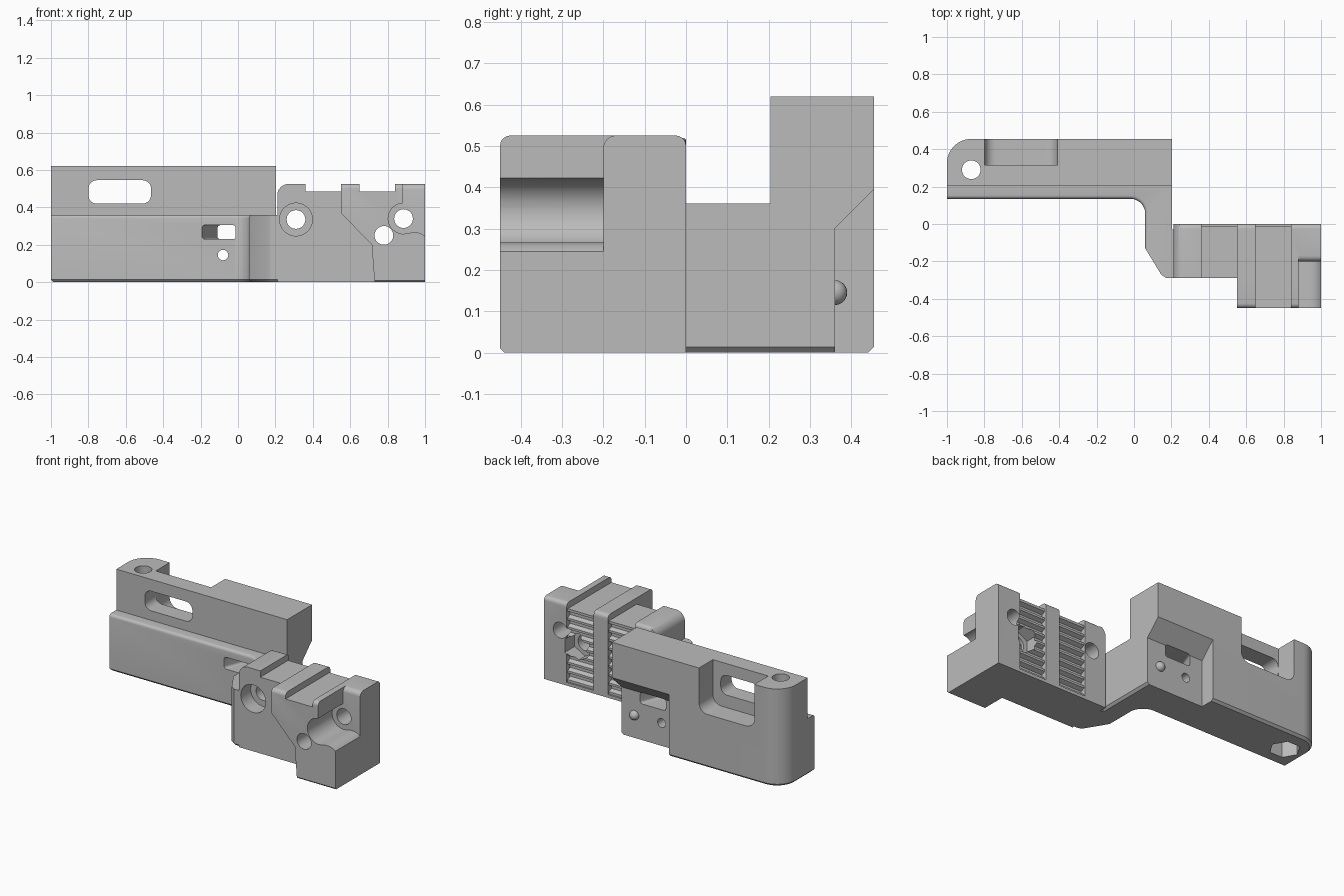
import bpy, bmesh, math
from mathutils import Vector

if "Cube" in bpy.data.objects:
    bpy.data.objects.remove(bpy.data.objects["Cube"])

grey = bpy.data.materials.new("grey plastic")
grey.diffuse_color = (0.5, 0.5, 0.5, 1)
grey.use_nodes = True
grey.node_tree.nodes["Principled BSDF"].inputs["Base Color"].default_value = grey.diffuse_color


def arc(cx, cy, r, a0, a1, n=10):
    return [(cx + r * math.cos(math.radians(a0 + (a1 - a0) * i / n)),
             cy + r * math.sin(math.radians(a0 + (a1 - a0) * i / n))) for i in range(n + 1)]


def ring(cx, cy, r, n=32, turn=0):
    return arc(cx, cy, r, turn, turn + 360, n)[:-1]


def slot(x0, x1, z0, z1, r):
    return (arc(x1 - r, z0 + r, r, -90, 0, 8) + arc(x1 - r, z1 - r, r, 0, 90, 8)
            + arc(x0 + r, z1 - r, r, 90, 180, 8) + arc(x0 + r, z0 + r, r, 180, 270, 8))


def prism(name, pts, axis, a, b, shift=(0, 0), bevels=()):
    """Extrude a profile along an axis; bevels = (edge test, width, segments)."""
    def place(p, t):
        return {"x": (t, p[0], p[1]), "y": (p[0], t, p[1]), "z": (p[0], p[1], t)}[axis]
    bm = bmesh.new()
    lo = [bm.verts.new(place(p, a)) for p in pts]
    hi = [bm.verts.new(place((p[0] + shift[0], p[1] + shift[1]), b)) for p in pts]
    bm.faces.new(lo)
    bm.faces.new(hi)
    for i in range(len(pts)):
        j = (i + 1) % len(pts)
        bm.faces.new((lo[i], lo[j], hi[j], hi[i]))
    bmesh.ops.recalc_face_normals(bm, faces=bm.faces)
    for test, width, seg in bevels:
        edges = [e for e in bm.edges if all(test(v.co) for v in e.verts)]
        bmesh.ops.bevel(bm, geom=edges, offset=width, segments=seg, profile=0.5, affect='EDGES')
    return to_object(name, bm)


def to_object(name, bm):
    me = bpy.data.meshes.new(name)
    bm.to_mesh(me)
    bm.free()
    me.materials.append(grey)
    ob = bpy.data.objects.new(name, me)
    bpy.context.collection.objects.link(ob)
    return ob


def combine(target, other, op):
    m = target.modifiers.new(op, 'BOOLEAN')
    m.operation, m.solver, m.object = op, 'EXACT', other
    bpy.context.view_layer.objects.active = target
    bpy.ops.object.modifier_apply(modifier=m.name)
    bpy.data.objects.remove(other)


def near(a, b):
    return abs(a - b) < 0.002


# lower bar and cranked arm
corner = arc(-0.87, 0.325, 0.13, 90, 180, 14)
plan = ([(-1, 0.135)] + arc(-0.02, 0.055, 0.08, 90, 0, 8)
        + [(0.06, -0.13), (0.145, -0.27), (0.175, -0.29), (0.25, -0.29), (0.25, -0.03),
           (0.203, -0.03), (0.203, 0.455)] + corner)
bracket = prism("bracket", plan, "z", 0, 0.36, bevels=[
    (lambda v: near(v.z, 0), 0.014, 1),
    (lambda v: near(v.z, 0.36) and v.x < 0.07 and v.y < 0.14, 0.018, 4)])

# tall rear wall
wall = prism("rear_wall", [(-1, 0.205), (0.203, 0.205), (0.203, 0.455)] + corner, "z", 0.2, 0.62)
combine(bracket, wall, 'UNION')

# clamp block with ribbed top, and its forward half
top = [(1, 0.525), (0.84, 0.525), (0.84, 0.485), (0.65, 0.485), (0.65, 0.525), (0.55, 0.525)]
rear = ([(0.21, 0), (1, 0)] + top + [(0.55, 0.485), (0.36, 0.485), (0.36, 0.525)]
        + arc(0.27, 0.465, 0.06, 90, 180, 8))
front = [(0.73, 0), (1, 0)] + top + [(0.55, 0.37), (0.715, 0.2)]
block = prism("clamp_block", rear, "y", -0.29, 0, bevels=[
    (lambda v: near(v.y, 0) and v.z > 0.52, 0.025, 5)])
jaw = prism("front_jaw", front, "y", -0.45, -0.285, bevels=[
    (lambda v: near(v.y, -0.45) and v.z > 0.52, 0.025, 5),
    (lambda v: near(v.y, -0.45) and near(v.z, 0), 0.01, 1)])
combine(block, jaw, 'UNION')
combine(bracket, block, 'UNION')

# locating pip on the switch seat
cuts = []
seat = prism("switch_seat", [(0.36, -0.1), (0.36, 0.3), (0.5, 0.44), (0.5, -0.1)], "x", -0.2, 0.3)
combine(bracket, seat, 'DIFFERENCE')
bm = bmesh.new()
bmesh.ops.create_uvsphere(bm, u_segments=20, v_segments=12, radius=0.03)
bmesh.ops.translate(bm, verts=bm.verts, vec=Vector((0.11, 0.36, 0.145)))
combine(bracket, to_object("pip", bm), 'UNION')

# rear pocket, long slot, slanted wire slot and pin hole
cuts.append(prism("pocket", slot(-0.8, -0.41, 0.34, 0.9, 0.06), "y", 0.315, 0.6))
cuts.append(prism("long_slot", slot(-0.8, -0.465, 0.42, 0.545, 0.045), "y", 0.1, 0.4))
cuts.append(prism("wire_slot", slot(-0.205, -0.025, 0.23, 0.305, 0.015), "y", 0.1, 0.4, (0.11, 0)))
cuts.append(prism("pin_hole", ring(-0.08, 0.145, 0.028), "y", 0.1, 0.5))

# vertical bolt hole with hex nut seat below
cuts.append(prism("bolt_hole", ring(-0.87, 0.29, 0.05), "z", -0.1, 0.8))
cuts.append(prism("bolt_nut_seat", ring(-0.87, 0.29, 0.09, 6), "z", -0.1, 0.12))

# clamp screw holes, counterbore and rear hex seat
for i, (x, z) in enumerate([(0.31, 0.335), (0.78, 0.25), (0.885, 0.34)]):
    cuts.append(prism("screw_hole_%d" % i, ring(x, z, 0.05), "y", -0.6, 0.1))
cuts.append(prism("counterbore", ring(0.31, 0.335, 0.088), "y", -0.4, -0.19))
cuts.append(prism("hex_seat", ring(0.78, 0.25, 0.085, 6, 30), "y", -0.1, 0.1))

# open corner notch with rounded throat, and softened column edge
notch = ([(1.1, 0.7), (0.88, 0.7)] + arc(0.885, 0.34, 0.082, 94, 270, 20)
         + [(0.91, 0.262), (0.93, 0.266), (0.96, 0.266), (0.985, 0.258), (1, 0.245), (1.1, 0.245)])
cuts.append(prism("corner_notch", notch, "y", -0.6, -0.2))
edge = [(-0.22, 0.55)] + [(-0.2001, 0.49)] + arc(-0.17, 0.495, 0.03, 180, 90, 6) + [(-0.17, 0.55)]
cuts.append(prism("column_round", edge, "x", 0.88, 1.1))

# belt teeth on the back
teeth = [(0.1, 0.6), (0.1, 0.02), (-0.01, 0.02)]
for i in range(8):
    z = 0.035 + i * 0.056
    teeth += [(-0.01, z), (-0.035, z + 0.012), (-0.035, z + 0.03), (-0.01, z + 0.042)]
teeth += [(-0.01, 0.485), (-0.035, 0.486), (-0.035, 0.6)]
for x0, x1 in ((0.36, 0.55), (0.65, 0.84)):
    cuts.append(prism("belt_teeth", teeth, "x", x0, x1))

for c in cuts:
    combine(bracket, c, 'DIFFERENCE')

bpy.ops.object.select_all(action='DESELECT')
bracket.select_set(True)
bpy.context.view_layer.objects.active = bracket
bpy.ops.object.shade_smooth_by_angle(angle=math.radians(30))
